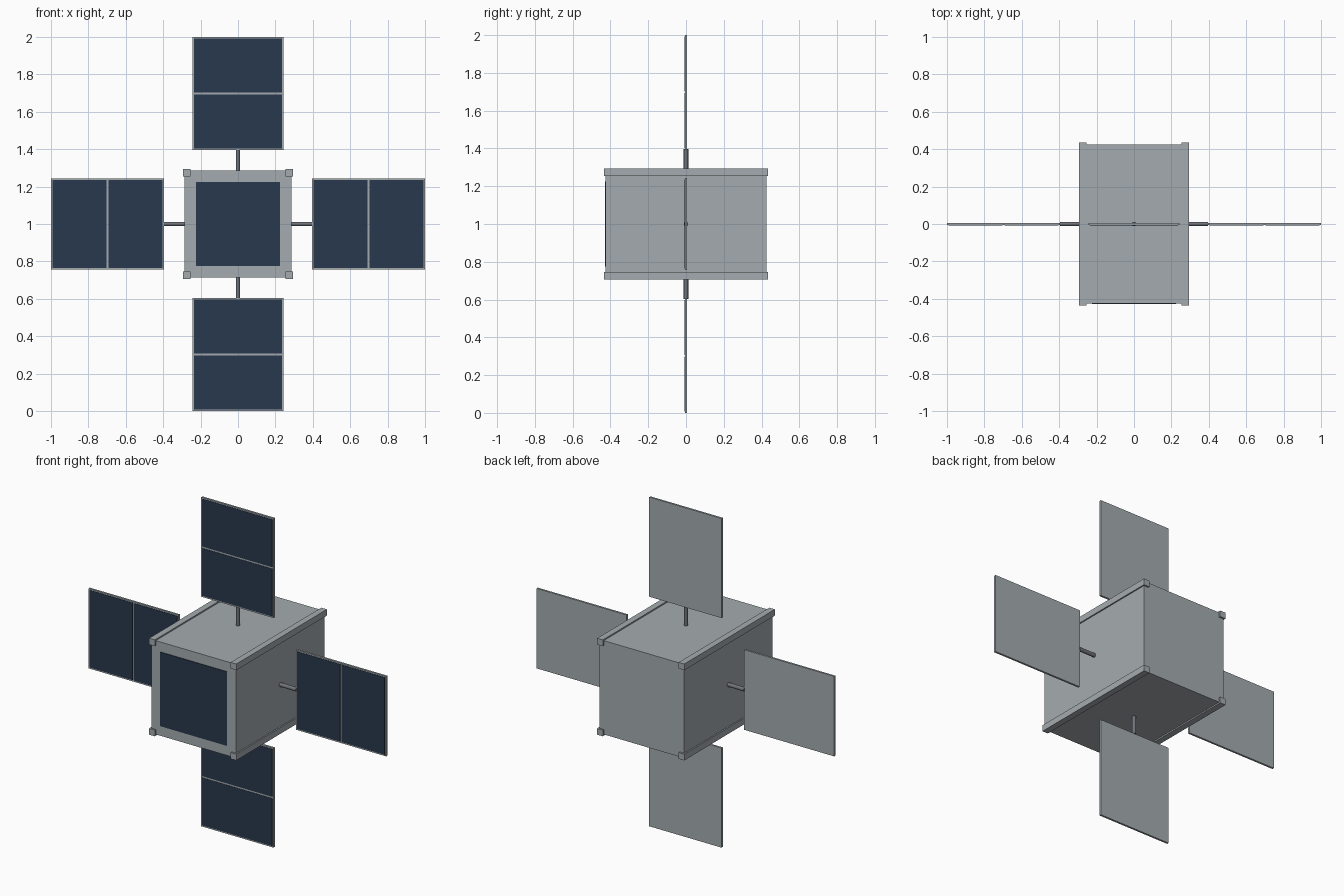
import bpy
from math import pi
from mathutils import Matrix, Vector

cube = bpy.data.objects.get("Cube")
if cube:
    bpy.data.objects.remove(cube, do_unlink=True)


def material(name, srgb):
    color = [(c / 255) ** 2.2 for c in srgb] + [1]
    mat = bpy.data.materials.new(name)
    mat.use_nodes = True
    mat.diffuse_color = color
    mat.node_tree.nodes["Principled BSDF"].inputs["Base Color"].default_value = color
    return mat


silver = material("silver grey", (163, 170, 174))
navy = material("navy cells", (45, 59, 78))
steel = material("dark steel", (112, 116, 120))

CENTRE = Vector((0, 0, 1))


def box(name, low, high, mat, turn=Matrix()):
    """Box between two corners, relative to the hub, turned about the y axis."""
    low, high = Vector(low), Vector(high)
    bpy.ops.mesh.primitive_cube_add(size=1)
    ob = bpy.context.object
    ob.name = name
    ob.data.transform(Matrix.Translation(CENTRE) @ turn
                      @ Matrix.Translation((low + high) / 2)
                      @ Matrix.Diagonal((high - low).to_4d()))
    ob.data.materials.append(mat)
    return ob


# Main body and its front cell plate
HALF, DEPTH = 0.285, 0.425
box("body", (-HALF, -DEPTH, -HALF), (HALF, DEPTH, HALF), silver)
box("front_cells", (-0.225, -DEPTH - 0.004, -0.225),
    (0.225, -DEPTH, 0.225), navy)

# Four corner rails running front to back
for sx, side in ((-1, "right"), (1, "left")):
    for sz, level in ((-1, "lower"), (1, "upper")):
        c = Vector((sx * 0.274, 0, sz * 0.274))
        half = Vector((0.019, 0.435, 0.019))
        box(f"{level}_{side}_rail", c - half, c + half, silver)

# Four identical wings: rod, backing panel and two cell plates
INNER, OUTER, WIDTH, THICK = 0.395, 1.0, 0.243, 0.006
MIDDLE = (INNER + OUTER) / 2
for i, side in enumerate(("left", "lower", "right", "upper")):
    turn = Matrix.Rotation(i * pi / 2, 4, "Y")
    bpy.ops.mesh.primitive_cylinder_add(vertices=16, radius=0.012, depth=0.12)
    rod = bpy.context.object
    rod.name = side + "_rod"
    rod.data.transform(Matrix.Translation(CENTRE) @ turn
                       @ Matrix.Translation((0.336, 0, 0))
                       @ Matrix.Rotation(pi / 2, 4, "Y"))
    rod.data.materials.append(steel)
    bpy.ops.object.shade_smooth_by_angle()

    box(side + "_panel", (INNER, -THICK, -WIDTH), (OUTER, THICK, WIDTH), silver, turn)
    for part, a, b in (("inner", INNER + 0.008, MIDDLE - 0.005),
                       ("outer", MIDDLE + 0.005, OUTER - 0.008)):
        box(f"{side}_{part}_cells", (a, -THICK - 0.002, 0.008 - WIDTH),
            (b, -THICK, WIDTH - 0.008), navy, turn)
